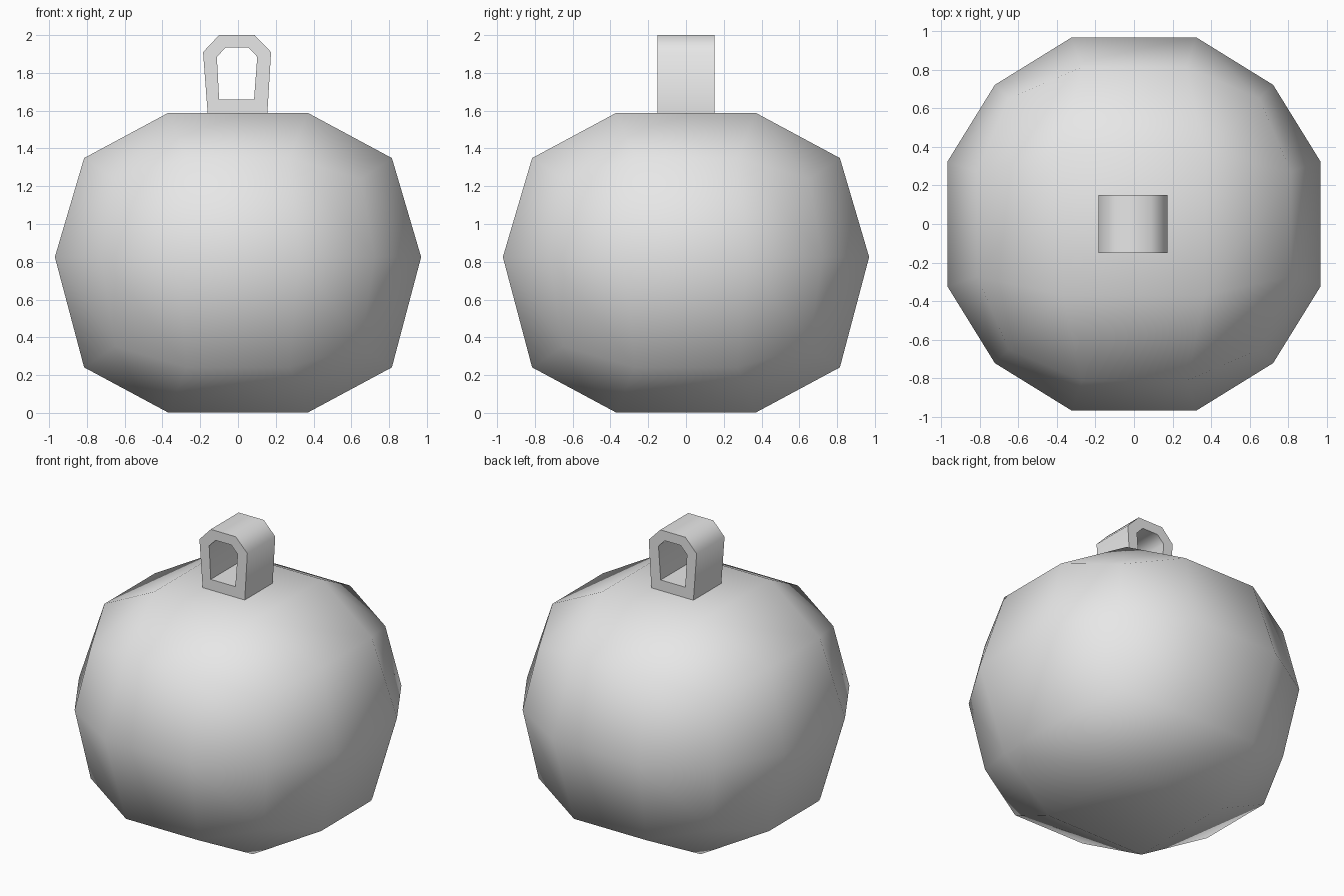
import bpy, bmesh, math
from mathutils import Vector

default = bpy.data.objects.get("Cube")
if default:
    bpy.data.objects.remove(default, do_unlink=True)

RADIUS = 1.022
CENTRE_Z = 0.795

grey = bpy.data.materials.new("light_grey")
grey.use_nodes = True
grey.diffuse_color = (0.8, 0.8, 0.8, 1)
grey.node_tree.nodes["Principled BSDF"].inputs["Base Color"].default_value = (0.8, 0.8, 0.8, 1)


def finish(bm, name, angle):
    """Turn a bmesh into a smooth-shaded object."""
    bmesh.ops.recalc_face_normals(bm, faces=bm.faces)
    mesh = bpy.data.meshes.new(name)
    bm.to_mesh(mesh)
    bm.free()
    mesh.materials.append(grey)
    obj = bpy.data.objects.new(name, mesh)
    bpy.context.collection.objects.link(obj)
    bpy.ops.object.select_all(action="DESELECT")
    obj.select_set(True)
    bpy.context.view_layer.objects.active = obj
    bpy.ops.object.shade_smooth_by_angle(angle=math.radians(angle))
    return obj


# Ball: a low box cut into a coarse grid, then rounded onto a sphere
bm = bmesh.new()
bmesh.ops.create_cube(bm, size=2)
cuts = [((s / 3, 0, 0), (1, 0, 0)) for s in (-1, 1)]
cuts += [((0, s / 3, 0), (0, 1, 0)) for s in (-1, 1)]
cuts += [((0, 0, 0), (0, 0, 1))]
for point, normal in cuts:
    bmesh.ops.bisect_plane(bm, geom=bm.verts[:] + bm.edges[:] + bm.faces[:],
                           plane_co=point, plane_no=normal)
for v in bm.verts:
    x, y, z = v.co
    if max(abs(x), abs(y)) < 0.5:
        # flattened cap corners at top and bottom
        v.co = Vector((x * 1.11, y * 1.11, z * 0.793))
    else:
        v.co = Vector((x, y, z * 0.68)).normalized() * RADIUS
    v.co.z += CENTRE_Z + (0.03 if abs(z) < 0.1 else 0)
finish(bm, "ball", 180)

# Hanging loop: outer and inner outlines joined into a thick ring
outer = [(-0.16, 1.58), (-0.185, 1.91), (-0.1, 2), (0.088, 2), (0.175, 1.91), (0.155, 1.58)]
inner = [(-0.1, 1.66), (-0.112, 1.885), (-0.064, 1.935), (0.055, 1.935), (0.102, 1.885), (0.085, 1.66)]
bm = bmesh.new()
rings = [[bm.verts.new((x, y, z)) for x, z in outline]
         for outline, y in ((outer, -0.15), (outer, 0.15), (inner, 0.15), (inner, -0.15))]
for k, ring in enumerate(rings):
    following = rings[(k + 1) % len(rings)]
    for i in range(len(ring)):
        j = (i + 1) % len(ring)
        bm.faces.new((ring[i], ring[j], following[j], following[i]))
finish(bm, "hanging_loop", 60)
